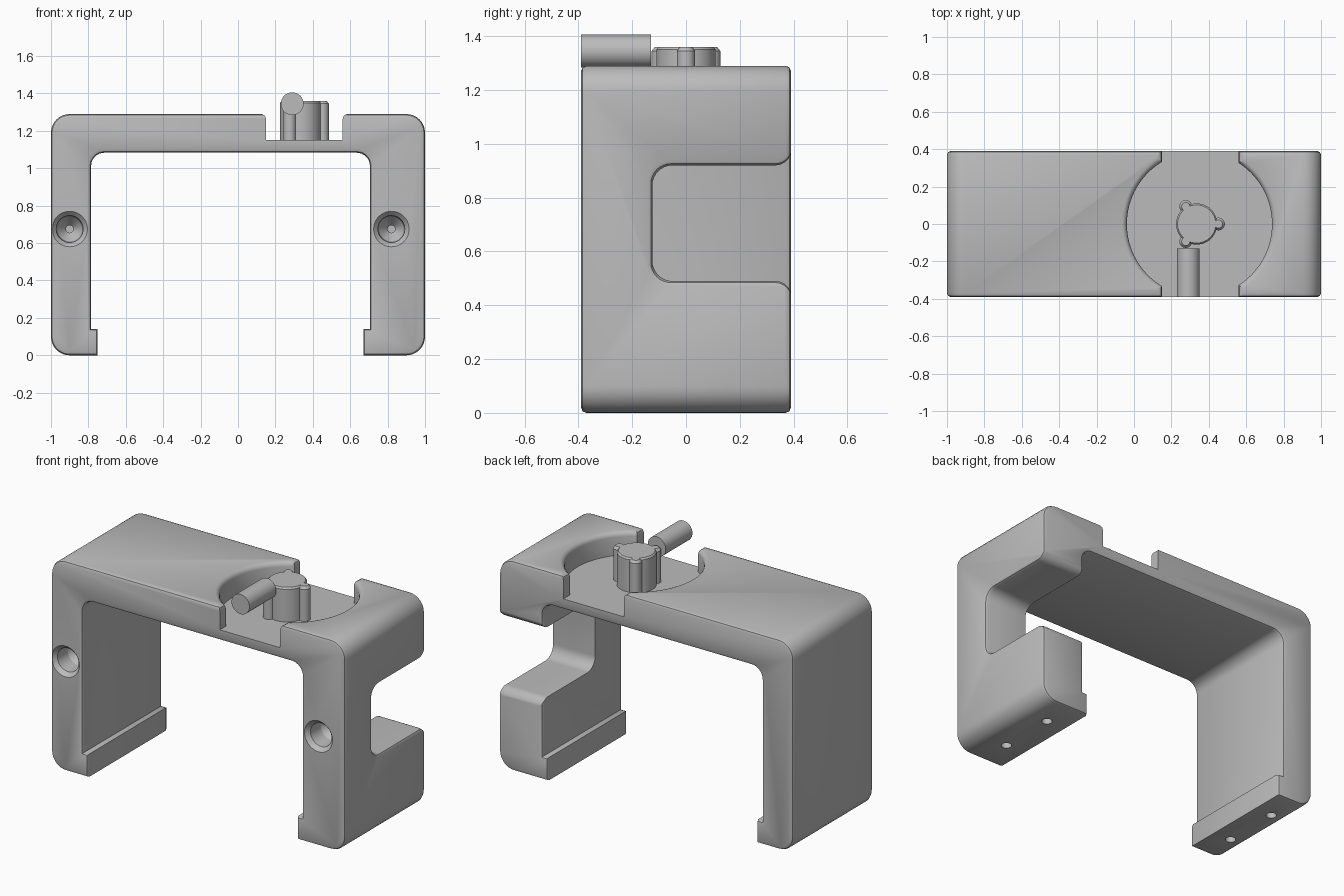
import bpy, bmesh, math
from mathutils import Vector

if "Cube" in bpy.data.objects:
    bpy.data.objects.remove(bpy.data.objects["Cube"])

grey = bpy.data.materials.new("plain grey")
grey.diffuse_color = (0.5, 0.5, 0.5, 1)
grey.use_nodes = True
grey.node_tree.nodes["Principled BSDF"].inputs["Base Color"].default_value = grey.diffuse_color


def loft(name, sections, chamfer=0.0):
    """Skin equal-length rings of points and cap both ends."""
    bm = bmesh.new()
    rings = [[bm.verts.new(p) for p in s] for s in sections]
    n = len(rings[0])
    for a, b in zip(rings, rings[1:]):
        for i in range(n):
            j = (i + 1) % n
            bm.faces.new((a[i], a[j], b[j], b[i]))
    caps = [bm.faces.new(rings[0]), bm.faces.new(rings[-1])]
    bmesh.ops.recalc_face_normals(bm, faces=bm.faces)
    if chamfer:
        edges = list({e for f in caps for e in f.edges})
        bmesh.ops.bevel(bm, geom=edges, offset=chamfer, segments=2,
                        profile=0.5, affect='EDGES', clamp_overlap=False)
    me = bpy.data.meshes.new(name)
    bm.to_mesh(me)
    bm.free()
    me.materials.append(grey)
    ob = bpy.data.objects.new(name, me)
    bpy.context.collection.objects.link(ob)
    return ob


def rounded(corners, steps=8):
    """2D outline from (u, v, radius) corners."""
    out = []
    for i, (u, v, r) in enumerate(corners):
        c = Vector((u, v))
        if not r:
            out.append(c)
            continue
        a = (Vector(corners[i - 1][:2]) - c).normalized()
        b = (Vector(corners[(i + 1) % len(corners)][:2]) - c).normalized()
        centre = c + (a + b) * r          # all corners are square
        for k in range(steps + 1):
            t = math.pi / 2 * k / steps
            out.append(centre - b * r * math.cos(t) - a * r * math.sin(t))
    return out


def turned(name, centre, axis, rings, n=40):
    """Turned shape from (position along axis, radius) rings."""
    secs = []
    for h, r in rings:
        ring = []
        for i in range(n):
            t = 2 * math.pi * i / n
            c, s = r * math.cos(t), r * math.sin(t)
            if axis == 'Z':
                ring.append((centre[0] + c, centre[1] + s, h))
            else:
                ring.append((centre[0] + c, h, centre[1] + s))
        secs.append(ring)
    return loft(name, secs)


def smooth(ob):
    bpy.ops.object.select_all(action='DESELECT')
    ob.select_set(True)
    bpy.context.view_layer.objects.active = ob
    bpy.ops.object.shade_smooth_by_angle(angle=math.radians(32))


# bracket: arch outline with small inner lips at the feet
arch = rounded([(-1, 0, .1), (-.75, 0, 0), (-.75, .14, 0), (-.785, .14, 0),
                (-.785, 1.083, .07), (.705, 1.083, .07), (.705, .14, 0),
                (.67, .14, 0), (.67, 0, 0), (1, 0, .1), (1, 1.29, .1),
                (-1, 1.29, .1)])
bracket = loft("bracket", [[(p.x, y, p.y) for p in arch] for y in (-.39, .39)],
               chamfer=.02)

cutters = []
# round recess in the top with softened rim
cutters.append(turned("recess_cutter", (.35, 0), 'Z',
                      [(1.15, .388), (1.262, .388), (1.276, .392),
                       (1.286, .402), (1.292, .42), (1.4, .42)], 96))
# channel that opens the recess to front and back
channel = [(.15, 1.15), (.56, 1.15), (.56, 1.262), (.565, 1.28), (.585, 1.292),
           (.585, 1.4), (.125, 1.4), (.125, 1.292), (.145, 1.28), (.15, 1.262)]
cutters.append(loft("channel_cutter",
                    [[(x, y, z) for x, z in channel] for y in (-.5, .5)]))


# notch in the right leg, open to the back, wider at the outer face
def notch(d):
    return rounded([(-.125 - d, .49 - d, .075), (.392, .49 - d, .06),
                    (.392, .40, 0), (.5, .40, 0), (.5, 1.01, 0),
                    (.392, 1.01, 0), (.392, .92 + d, .06),
                    (-.125 - d, .92 + d, .075)])


cutters.append(loft("notch_cutter",
                    [[(x, p.x, p.y) for p in notch(d)]
                     for x, d in ((.55, 0), (.98, 0), (.995, .006),
                                  (1.001, .018), (1.1, .018))]))
# countersunk holes in the front
for x in (-.9, .82):
    cutters.append(turned("screw_hole_cutter", (x, .675), 'Y',
                          [(-.42, .095), (-.39, .095), (-.365, .072),
                           (-.27, .066), (-.21, .02), (-.17, .02)]))
# small holes under the feet
for x in (-.87, .80):
    for y in (-.18, .18):
        cutters.append(turned("foot_hole_cutter", (x, y), 'Z',
                              [(-.05, .03), (.15, .03)], 24))

for c in cutters:
    c.hide_render = True
    m = bracket.modifiers.new("cut", 'BOOLEAN')
    m.operation = 'DIFFERENCE'
    m.solver = 'EXACT'
    m.object = c
dg = bpy.context.evaluated_depsgraph_get()
cut_mesh = bpy.data.meshes.new_from_object(bracket.evaluated_get(dg))
bracket.modifiers.clear()
bracket.data = cut_mesh
for c in cutters:
    bpy.data.objects.remove(c)
smooth(bracket)

# knob with three grip lobes
smooth(turned("knob", (.335, 0), 'Z',
              [(1.14, .11), (1.35, .11), (1.36, .102)], 48))
for k in range(3):
    t = 2 * math.pi * k / 3
    smooth(turned("knob_lobe", (.335 + .117 * math.cos(t), .108 * math.sin(t)), 'Z',
                  [(1.14, .034), (1.345, .034), (1.36, .022)], 24))

# round handle pointing to the front
smooth(turned("handle", (.29, 1.345), 'Y', [(-.39, .061), (-.13, .061)]))
